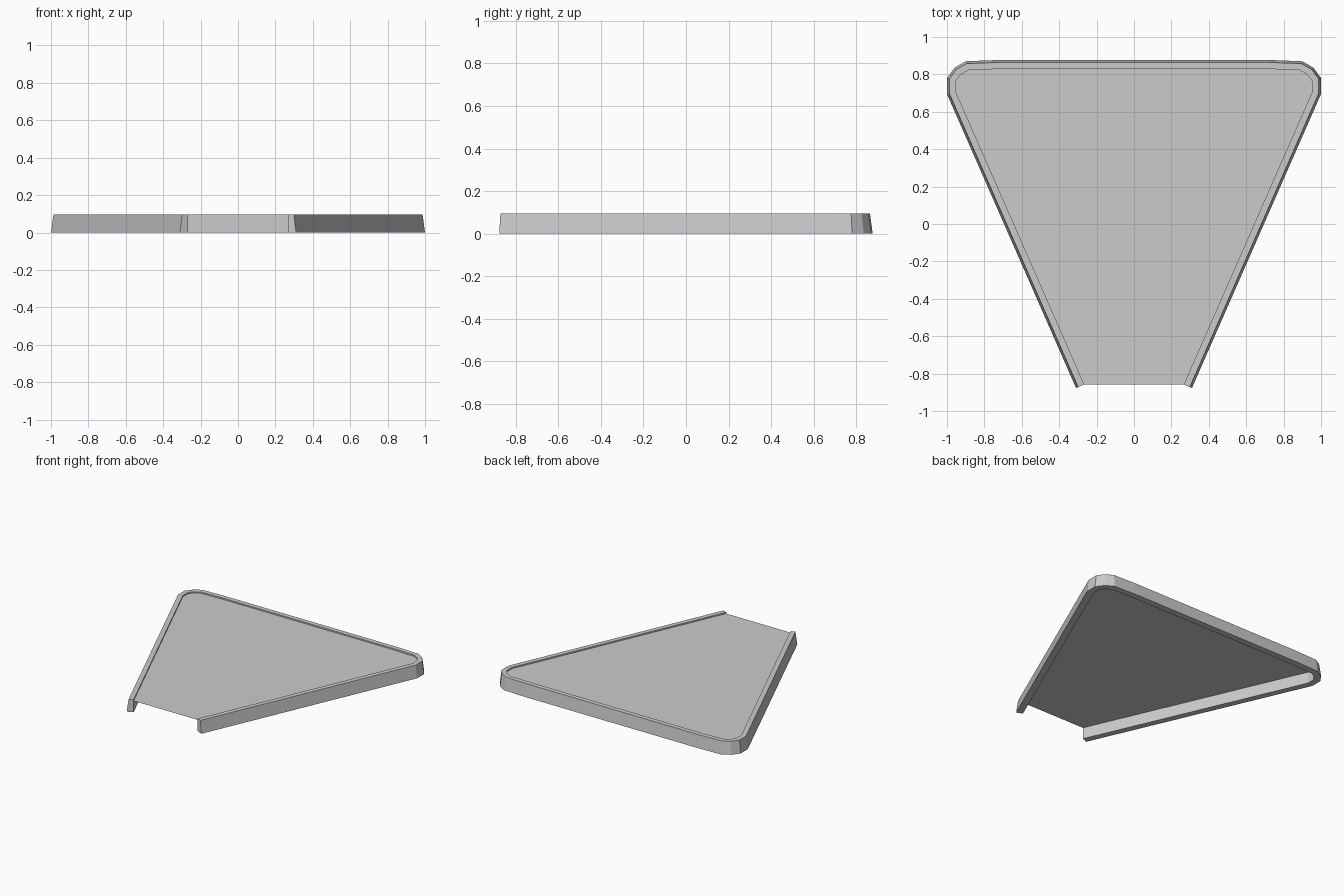
import bpy
from mathutils import Vector

if "Cube" in bpy.data.objects:
    bpy.data.objects.remove(bpy.data.objects["Cube"])

# Outer foot outline: left half from the open front end round to the back, then mirrored
half = [(-0.31, -0.877), (-1, 0.695), (-1, 0.78), (-0.96, 0.835),
        (-0.9, 0.87), (-0.72, 0.877)]
outline = [Vector(p) for p in half] + [Vector((-x, y)) for x, y in reversed(half)]


def inset(path, d):
    """Offset an open path inwards with mitred corners and square ends."""
    normals = []
    for a, b in zip(path, path[1:]):
        t = (b - a).normalized()
        normals.append(Vector((t.y, -t.x)))
    result = []
    for i, p in enumerate(path):
        n0 = normals[max(i - 1, 0)]
        n1 = normals[min(i, len(normals) - 1)]
        result.append(p + (n0 + n1) * (d / (1 + n0.dot(n1))))
    return result


def add_mesh(name, verts, faces):
    mesh = bpy.data.meshes.new(name)
    mesh.from_pydata(verts, [], faces)
    mesh.update()
    obj = bpy.data.objects.new(name, mesh)
    bpy.context.collection.objects.link(obj)
    return obj


HEIGHT, PLATE_Z, WALL = 0.095, 0.085, 0.048
inner = inset(outline, WALL)

# Rim: four-sided section (sloped outside, upright inside) swept round the outline
rings = [(outline, 0), (inset(outline, 0.013), HEIGHT), (inner, HEIGHT), (inner, 0)]
n = len(outline)
verts = [(p.x, p.y, z) for ring, z in rings for p in ring]
faces = []
for k in range(4):
    a, b = k * n, (k + 1) % 4 * n
    faces += [(a + i, b + i, b + i + 1, a + i + 1) for i in range(n - 1)]
faces.append((0, 3 * n, 2 * n, n))
faces.append((n - 1, 2 * n - 1, 3 * n - 1, 4 * n - 1))
add_mesh("rim", verts, faces)

# Plate: thin sheet just below the top of the rim
add_mesh("plate", [(p.x, p.y, PLATE_Z) for p in inner], [tuple(reversed(range(n)))])
